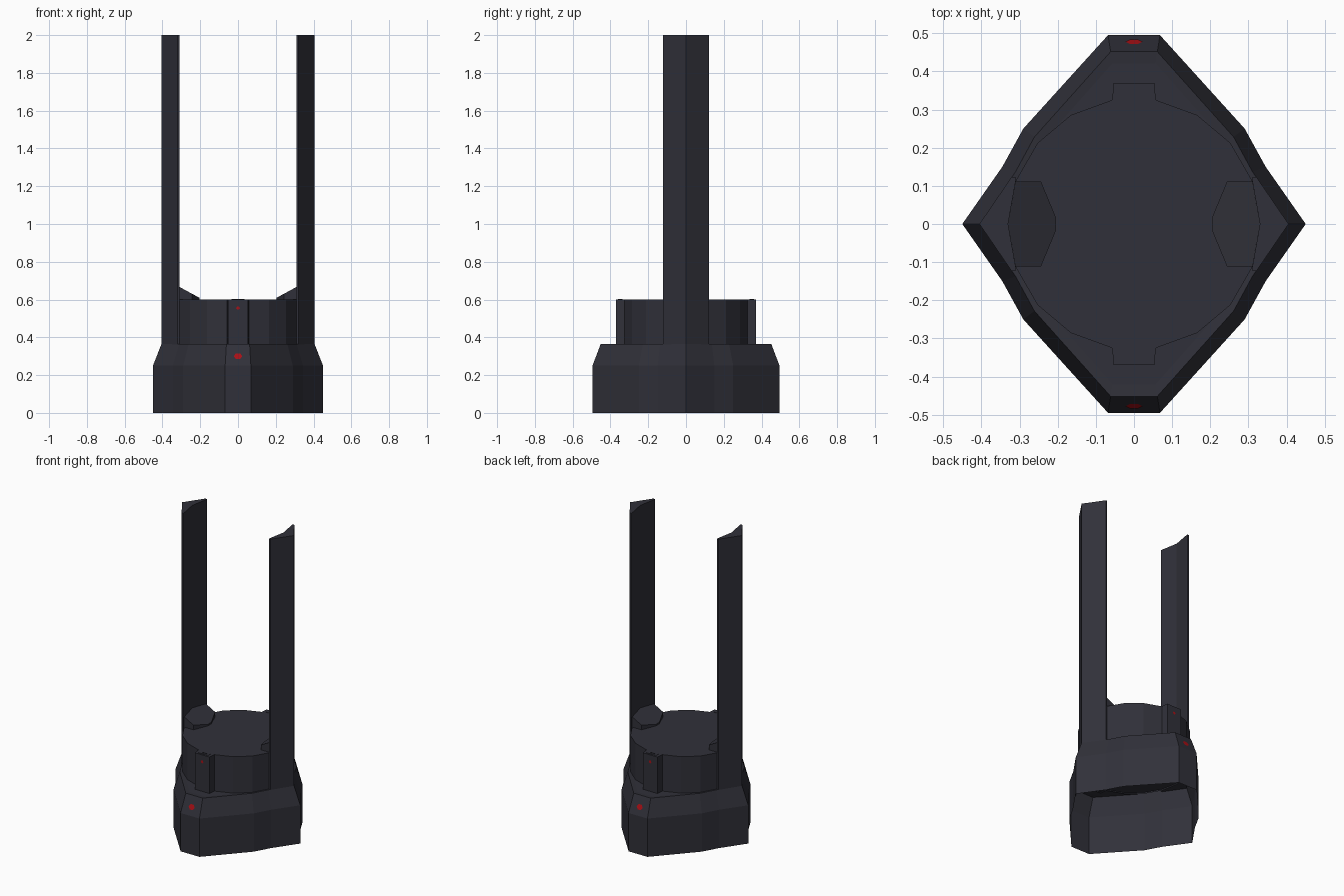
import bpy, math

if "Cube" in bpy.data.objects:
    bpy.data.objects.remove(bpy.data.objects["Cube"])


def material(name, rgb):
    m = bpy.data.materials.new(name)
    m.diffuse_color = (*rgb, 1)
    m.use_nodes = True
    m.node_tree.nodes["Principled BSDF"].inputs["Base Color"].default_value = m.diffuse_color
    return m


DARK = material("dark_slate", (0.030, 0.030, 0.041))
RED = material("signal_red", (0.40, 0.005, 0.008))


def make(name, verts, faces, mat):
    me = bpy.data.meshes.new(name)
    me.from_pydata(verts, [], faces)
    me.materials.append(mat)
    ob = bpy.data.objects.new(name, me)
    bpy.context.collection.objects.link(ob)
    return ob


def loft(name, rings, mat=DARK, bottom=True):
    """Skin a stack of equal-length rings (counter-clockwise from above)."""
    n = len(rings[0])
    verts = [v for r in rings for v in r]
    faces = [(k * n + i, k * n + (i + 1) % n, (k + 1) * n + (i + 1) % n, (k + 1) * n + i)
             for k in range(len(rings) - 1) for i in range(n)]
    faces.append(tuple(range(len(verts) - n, len(verts))))
    if bottom:
        faces.append(tuple(reversed(range(n))))
    return make(name, verts, faces, mat)


def ring(pts, z, sx=1, sy=1):
    return [(x * sx, y * sy, z) for x, y in pts]


def turn(pts, s):
    """Half turn for the opposite side."""
    return [(x * s, y * s) for x, y in pts]


# Base: chamfered thin shell, open underneath
q = [(0.45, 0), (0.345, 0.15), (0.29, 0.25), (0.068, 0.495)]
half = q + [(-x, y) for x, y in reversed(q[1:])]
outline = half + turn(half, -1)
loft("base_shell", [ring(outline, 0), ring(outline, 0.25),
                    ring(outline, 0.365, 0.9, 0.912),
                    ring(outline, 0.362, 0.83, 0.85)], bottom=False)

# Drum: 18 sides with a square tab at front and back
drum = []
for i in range(18):
    a = math.radians(20 * i)
    drum.append((0.33 * math.cos(a), 0.33 * math.sin(a)))
    if i in (4, 13):
        s = 1 if i == 4 else -1
        drum += [(0.053 * s, 0.37 * s), (-0.053 * s, 0.37 * s)]
loft("drum", [ring(drum, 0.355), ring(drum, 0.6)], bottom=False)

for s, side in ((1, "right"), (-1, "left")):
    # Tall posts hugging the drum
    post = turn([(0.33, 0), (0.31, 0.113), (0.31, 0.123), (0.321, 0.123), (0.405, 0),
                 (0.321, -0.123), (0.31, -0.123), (0.31, -0.113)][::-1], s)
    loft(side + "_post", [ring(post, 0.355), ring(post, 2.0)])

    # Wedges sloping in toward the middle of the drum
    wedge = [(0.205, 0.018), (0.205, -0.018), (0.244, -0.112), (0.31, -0.112),
             (0.33, 0), (0.31, 0.112), (0.244, 0.112)]
    top = [(x * s, y * s, 0.61 + (x - 0.205) * 0.54) for x, y in wedge]
    loft(side + "_wedge", [ring(turn(wedge, s), 0.598), top])

for s, side in ((1, "back"), (-1, "front")):
    # Raised latch plates on top of the tabs
    for part, w, y0, y1, z in (("latch_plate", 0.035, 0.336, 0.36, 0.602),
                               ("latch_bar", 0.018, 0.342, 0.347, 0.604)):
        rect = turn([(-w, y0), (w, y0), (w, y1), (-w, y1)], s)
        loft(side + "_" + part, [ring(rect, 0.599), ring(rect, z)])

    # Hexagonal lamps on the chamfer and small ones on the tab faces
    for part, rx, rz, zc, small in (("lamp", 0.022, 0.018, 0.30, False),
                                    ("tab_lamp", 0.010, 0.010, 0.555, True)):
        verts = []
        for i in range(6):
            a = math.radians(60 * i)
            z = zc + rz * math.sin(a)
            y = 0.371 if small else 0.4965 - (z - 0.25) * 0.379
            verts.append((-s * rx * math.cos(a), s * y, z))
        make(side + "_" + part, verts, [tuple(range(6))], RED)
